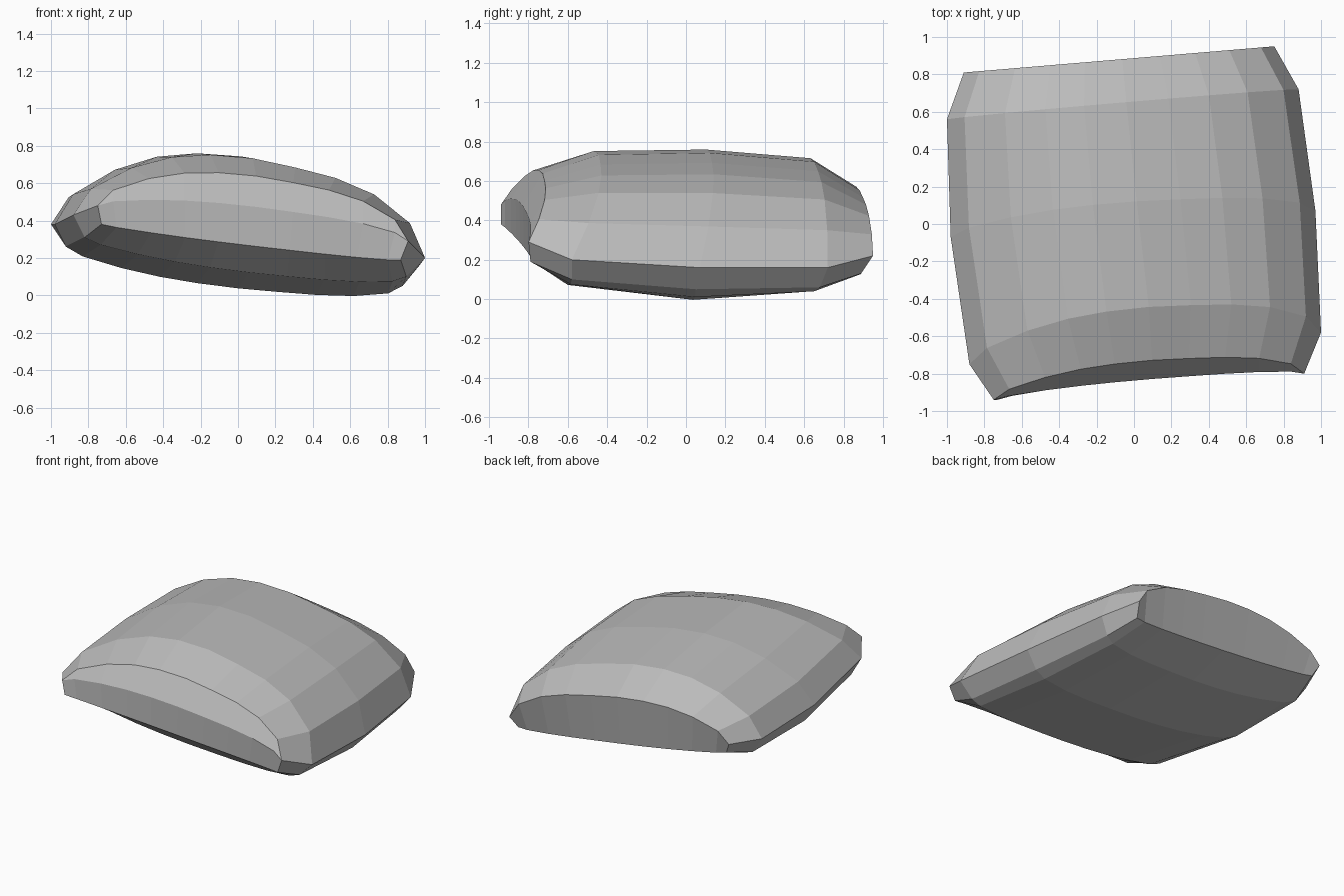
import bpy
import bmesh
from mathutils import Vector

cube = bpy.data.objects.get("Cube")
if cube:
    bpy.data.objects.remove(cube, do_unlink=True)

# Column positions across the cushion, and the arch every row follows
ACROSS = (0, .05, .165, .28, .39, .51, .63, .745, .855, .957, 1)
ARCH = (0, .36, .69, .89, .98, 1, .95, .88, .73, .42, 0)


def row(left, right, bow, rise):
    """Points from left to right, bowed along y and raised along z."""
    left, right = Vector(left), Vector(right)
    return [left.lerp(right, t) + Vector((0, bow * a, rise * a))
            for t, a in zip(ACROSS, ARCH)]


# Upper and lower row of each section, from front to back
front_left, front_right = (-.75, -.94, .48), (.91, -.8, .29)
front_base = row((-.73, -.94, .38), (.87, -.79, .19), .04, -.02)
sections = [
    (row(front_left, front_right, .04, .09), front_base),
    (row(front_left, front_right, .14, .255), front_base),
    (row((-.88, -.75, .43), (1, -.58, .2), .22, .42),
     row((-.82, -.72, .31), (.9, -.58, .1), 0, -.08)),
    (row((-.98, -.07, .38), (.97, .07, .16), .12, .475),
     row((-.92, -.05, .26), (.88, .05, .05), 0, -.115)),
    (row((-1, .56, .38), (.88, .72, .16), .01, .43),
     row((-.92, .55, .26), (.8, .68, .06), -.06, -.07)),
    (row((-.91, .81, .41), (.75, .95, .22), 0, .24),
     row((-.87, .78, .33), (.72, .89, .13), 0, -.03)),
]

# Skin the sections into one closed shell
bm = bmesh.new()
rings = [[bm.verts.new(p) for p in top + base[::-1]] for top, base in sections]
count = len(rings[0])
for a, b in zip(rings, rings[1:]):
    for i in range(count):
        j = (i + 1) % count
        bm.faces.new((a[i], a[j], b[j], b[i]))

# Close the front and back with upright panels
for ring in (rings[0], rings[-1]):
    for i in range(len(ACROSS) - 1):
        bm.faces.new((ring[i], ring[i + 1], ring[-2 - i], ring[-1 - i]))

bmesh.ops.remove_doubles(bm, verts=bm.verts, dist=.002)
bmesh.ops.recalc_face_normals(bm, faces=bm.faces)
mesh = bpy.data.meshes.new("cushion")
bm.to_mesh(mesh)
bm.free()
cushion = bpy.data.objects.new("cushion", mesh)
bpy.context.collection.objects.link(cushion)

# Plain grey cloth
grey = bpy.data.materials.new("grey")
grey.use_nodes = True
colour = (.5, .5, .5, 1)
grey.diffuse_color = colour
grey.node_tree.nodes["Principled BSDF"].inputs["Base Color"].default_value = colour
mesh.materials.append(grey)
